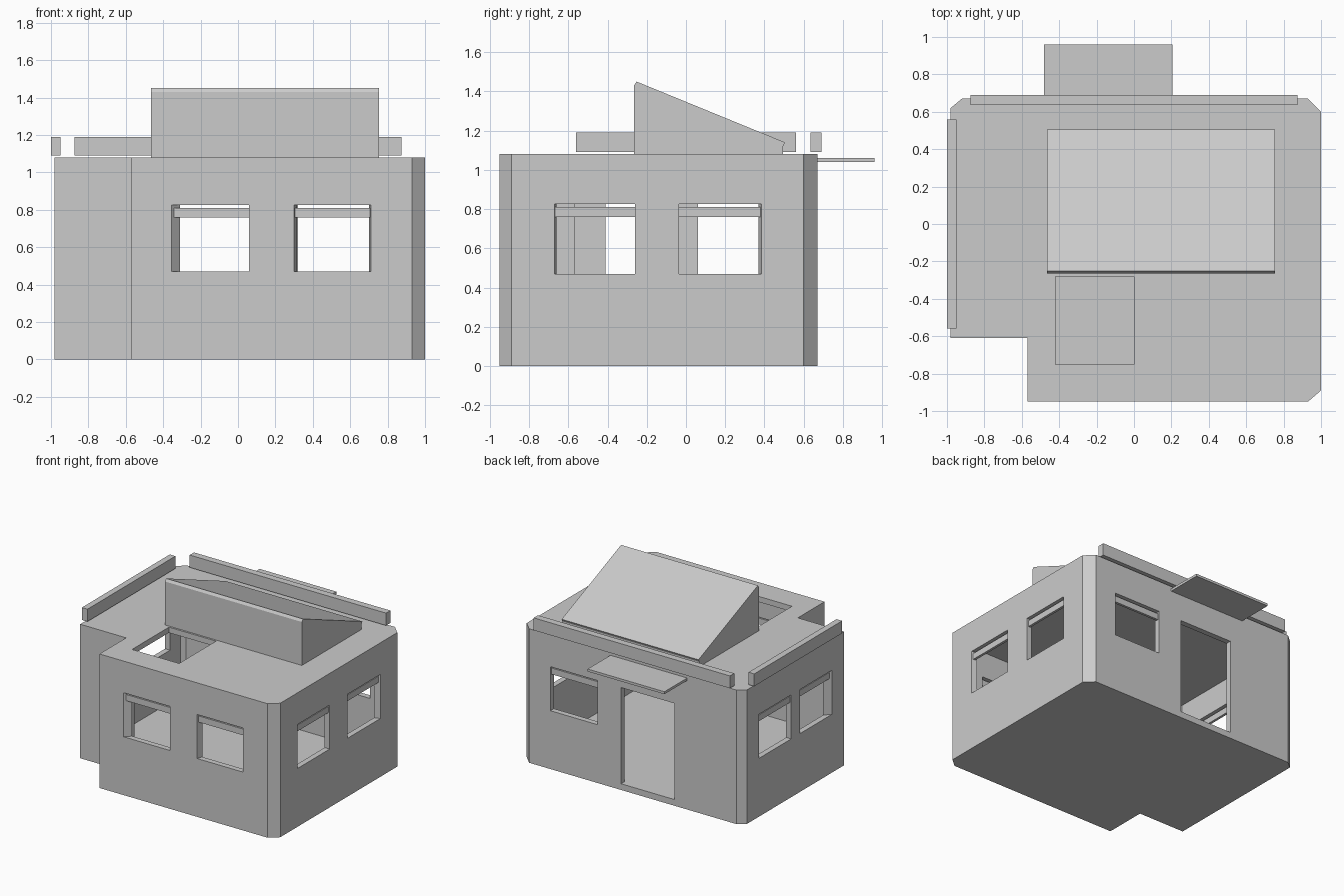
import bpy
import bmesh

if "Cube" in bpy.data.objects:
    bpy.data.objects.remove(bpy.data.objects["Cube"], do_unlink=True)

grey = bpy.data.materials.new("plain grey")
grey.use_nodes = True
COLOUR = (0.6, 0.6, 0.6, 1)
grey.diffuse_color = COLOUR
grey.node_tree.nodes["Principled BSDF"].inputs["Base Color"].default_value = COLOUR

WALL = 0.045
HEIGHT = 1.08
FLOOR = 0.05
SILL, HEAD = 0.47, 0.825


def finish(name, bm):
    bmesh.ops.recalc_face_normals(bm, faces=bm.faces)
    mesh = bpy.data.meshes.new(name)
    bm.to_mesh(mesh)
    bm.free()
    mesh.materials.append(grey)
    obj = bpy.data.objects.new(name, mesh)
    bpy.context.collection.objects.link(obj)
    return obj


def prism(name, points, move):
    """Extrude a closed profile of 3D points along a vector."""
    bm = bmesh.new()
    face = bm.faces.new([bm.verts.new(p) for p in points])
    new = bmesh.ops.extrude_face_region(bm, geom=[face])["geom"]
    bmesh.ops.translate(bm, vec=move, verts=[v for v in new if isinstance(v, bmesh.types.BMVert)])
    return finish(name, bm)


def box(name, x, y, z):
    corners = [(x[0], y[0]), (x[1], y[0]), (x[1], y[1]), (x[0], y[1])]
    return prism(name, [(*c, z[0]) for c in corners], (0, 0, z[1] - z[0]))


# Each side maps (position along the wall, depth from outside, height) to space
SIDES = {
    "front": lambda a, d, z: (a, -0.95 + d, z),
    "back": lambda a, d, z: (a, 0.67 - d, z),
    "left": lambda a, d, z: (1 - d, a, z),
    "right": lambda a, d, z: (-0.98 + d, a, z),
}


def opening(side, outer, inner, z0, z1):
    """Cutter whose jambs may splay from the outer to the inner span."""
    place = SIDES[side]
    rings = []
    bm = bmesh.new()
    for t in (-0.3, 1.3):
        a, b = [o + (i - o) * t for o, i in zip(outer, inner)]
        ring = [(a, z0), (b, z0), (b, z1), (a, z1)]
        rings.append([bm.verts.new(place(p, t * WALL, z)) for p, z in ring])
    r, s = rings
    bm.faces.new(r)
    bm.faces.new(s[::-1])
    for i in range(4):
        j = (i + 1) % 4
        bm.faces.new((r[i], s[i], s[j], r[j]))
    return finish("opening_cutter", bm)


# House shell: notched plan with chamfered corners
plan = [(-0.57, -0.95), (0.93, -0.95), (1, -0.89), (1, 0.6), (0.93, 0.67),
        (-0.92, 0.67), (-0.98, 0.62), (-0.98, -0.61), (-0.57, -0.61)]
house = prism("house_walls", [(x, y, 0) for x, y in plan], (0, 0, HEIGHT))

# Hollow room
w = WALL
room = [(-0.57 + w, -0.95 + w), (0.91, -0.95 + w), (1 - w, -0.87), (1 - w, 0.58), (0.91, 0.67 - w),
        (-0.9, 0.67 - w), (-0.98 + w, 0.6), (-0.98 + w, -0.61 + w), (-0.57 + w, -0.61 + w)]
cutters = [prism("room_cutter", [(x, y, FLOOR) for x, y in room], (0, 0, HEIGHT - w - FLOOR))]

# Windows: side, outer span, inner span
windows = [
    ("front", (-0.355, 0.06), (-0.31, 0.06)),
    ("front", (0.30, 0.71), (0.315, 0.70)),
    ("left", (-0.67, -0.26), (-0.66, -0.26)),
    ("left", (-0.035, 0.385), (-0.035, 0.37)),
    ("right", (0.06, 0.47), (0.06, 0.47)),
    ("right", (-0.46, -0.05), (-0.41, -0.05)),
    ("back", (0.32, 0.74), (0.32, 0.74)),
]
for i, (side, outer, inner) in enumerate(windows):
    cutters.append(opening(side, outer, inner, SILL, HEAD))
    # Shutter bar set into the head of the window
    a, b = [o + (n - o) * 0.3 for o, n in zip(outer, inner)]
    p = SIDES[side](a, 0.012, 0.76)
    q = SIDES[side](b, 0.032, 0.81)
    box(f"{side}_shutter_bar_{i}", *[sorted(pair) for pair in zip(p, q)])

# Doorway and roof hatch
door = (-0.365, 0.11)
cutters.append(opening("back", door, door, FLOOR, HEAD))
cutters.append(box("hatch_cutter", (-0.42, 0), (-0.75, -0.28), (1, 1.2)))

for cutter in cutters:
    cutter.hide_render = True
    mod = house.modifiers.new("cut", "BOOLEAN")
    mod.operation = "DIFFERENCE"
    mod.solver = "EXACT"
    mod.object = cutter
bpy.context.view_layer.update()
deps = bpy.context.evaluated_depsgraph_get()
cut_mesh = bpy.data.meshes.new_from_object(house.evaluated_get(deps))
house.modifiers.clear()
house.data = cut_mesh
for cutter in cutters:
    bpy.data.objects.remove(cutter, do_unlink=True)

# Roof edge beams and door canopy
box("right_parapet", (-1, -0.95), (-0.56, 0.56), (1.09, 1.19))
box("back_parapet", (-0.875, 0.875), (0.635, 0.69), (1.09, 1.19))
box("door_canopy", (-0.48, 0.205), (0.665, 0.96), (1.04, 1.06))

# Sloping roof light: wedge body with a panel on top
X0, X1 = -0.465, 0.755
wedge = [(-0.265, HEIGHT), (-0.265, 1.43), (0.495, 1.12), (0.495, HEIGHT)]
panel = [(-0.265, 1.43), (-0.252, 1.45), (0.505, 1.14), (0.495, 1.12)]
for name, profile in (("roof_wedge", wedge), ("sloping_panel", panel)):
    prism(name, [(X0, y, z) for y, z in profile], (X1 - X0, 0, 0))
